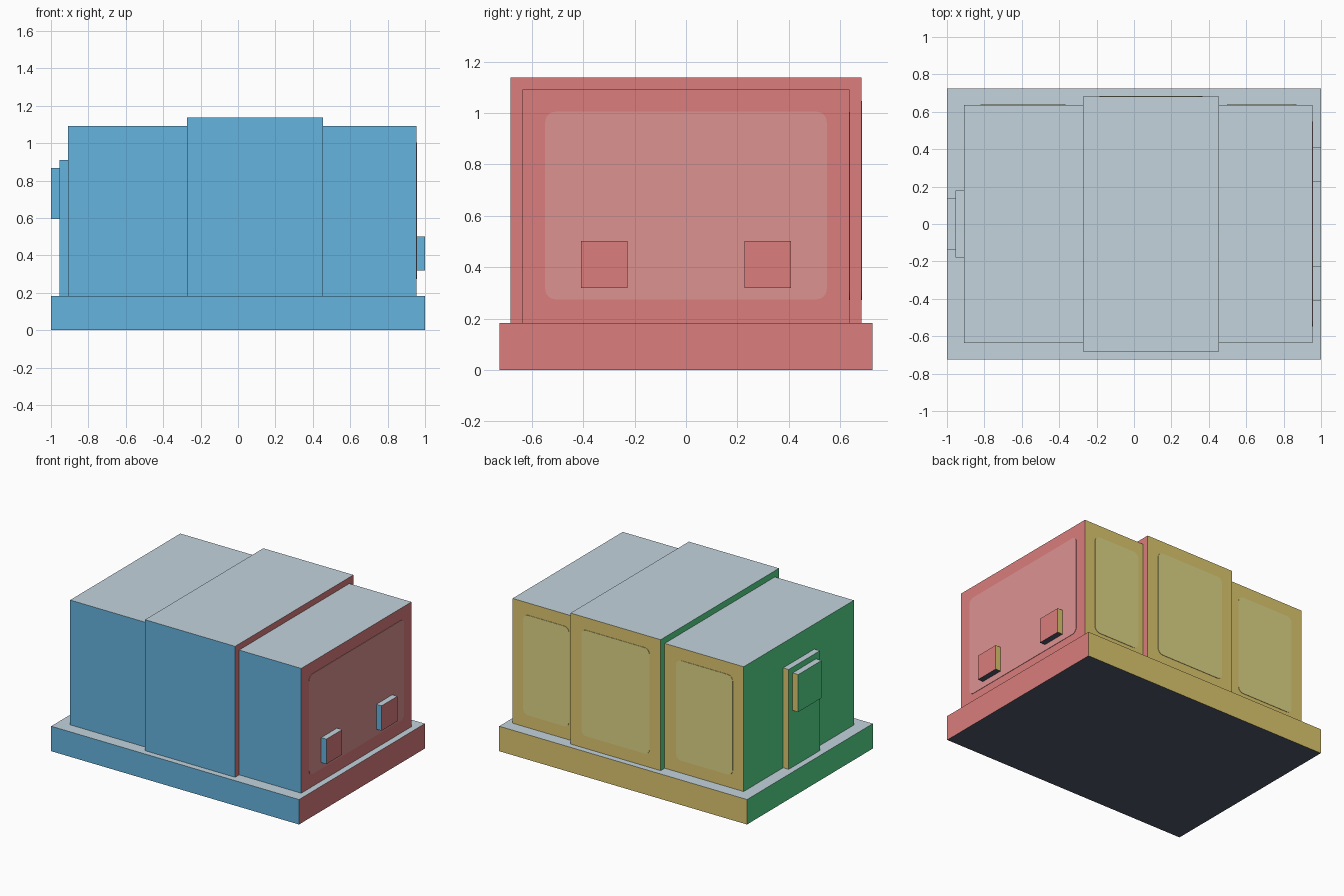
import bpy, bmesh, math
from mathutils import Vector

if "Cube" in bpy.data.objects:
    bpy.data.objects.remove(bpy.data.objects["Cube"])


def material(name, rgb):
    lin = [c / 255 / 12.92 if c <= 10 else ((c / 255 + 0.055) / 1.055) ** 2.4 for c in rgb]
    m = bpy.data.materials.new(name)
    m.use_nodes = True
    m.diffuse_color = (*lin, 1)
    m.node_tree.nodes["Principled BSDF"].inputs["Base Color"].default_value = (*lin, 1)
    return m


# One colour per facing direction, plus two lighter panel colours
FACING = [
    (Vector((0, -1, 0)), material("front blue", (100, 179, 223))),
    (Vector((1, 0, 0)), material("side red", (219, 125, 125))),
    (Vector((0, 1, 0)), material("back ochre", (221, 198, 110))),
    (Vector((-1, 0, 0)), material("side green", (86, 218, 141))),
    (Vector((0, 0, 1)), material("top grey", (195, 211, 220))),
    (Vector((0, 0, -1)), material("underside slate", (80, 88, 104))),
]
PALE_RED = material("pale red", (220, 147, 145))
PALE_OCHRE = material("pale ochre", (221, 213, 134))


def add_object(name, bm, mats):
    mesh = bpy.data.meshes.new(name)
    bm.to_mesh(mesh)
    bm.free()
    for m in mats:
        mesh.materials.append(m)
    ob = bpy.data.objects.new(name, mesh)
    bpy.context.scene.collection.objects.link(ob)
    return ob


def box(name, x, y, z):
    """Box from (min, max) ranges, coloured by the direction of each face."""
    bm = bmesh.new()
    bmesh.ops.create_cube(bm, size=1)
    for v in bm.verts:
        v.co = Vector([r[0] if c < 0 else r[1] for c, r in zip(v.co, (x, y, z))])
    bm.normal_update()
    for f in bm.faces:
        f.material_index = max(range(6), key=lambda i: f.normal.dot(FACING[i][0]))
    return add_object(name, bm, [m for _, m in FACING])


def panel(name, origin, across, out, width, height, mat, radius=0.04, thick=0.003):
    """Thin rounded plate centred at origin, spanned by across and z."""
    bm = bmesh.new()
    up = Vector((0, 0, 1))
    verts = []
    for k, (sx, sy) in enumerate([(1, 1), (-1, 1), (-1, -1), (1, -1)]):
        for s in range(7):
            a = math.radians(90 * k + 15 * s)
            u = sx * (width / 2 - radius) + radius * math.cos(a)
            w = sy * (height / 2 - radius) + radius * math.sin(a)
            verts.append(bm.verts.new(origin + across * u + up * w))
    face = bm.faces.new(verts)
    top = bmesh.ops.extrude_face_region(bm, geom=[face])["geom"]
    bmesh.ops.translate(bm, vec=out * thick,
                        verts=[g for g in top if isinstance(g, bmesh.types.BMVert)])
    bmesh.ops.recalc_face_normals(bm, faces=bm.faces)
    return add_object(name, bm, [mat])


# Main volumes
FLOOR = 0.182
box("base_slab", (-1, 1), (-0.725, 0.725), (0, FLOOR))
box("main_body", (-0.91, 0.955), (-0.635, 0.635), (FLOOR, 1.092))
box("raised_band", (-0.273, 0.454), (-0.682, 0.682), (FLOOR, 1.137))

# Stepped door on the right side (-x)
box("door_slab", (-0.955, -0.91), (-0.18, 0.18), (FLOOR, 0.91))
box("door_block", (-1, -0.955), (-0.135, 0.135), (0.595, 0.868))

# Two blocks on the left side (+x)
for name, y in (("front", -0.318), ("back", 0.318)):
    box(name + "_side_block", (0.955, 1), (y - 0.091, y + 0.091), (0.32, 0.502))

# Pale panels
panel("side_panel", Vector((0.955, 0, 0.64)), Vector((0, 1, 0)), Vector((1, 0, 0)),
      1.095, 0.73, PALE_RED)
for name, x0, x1, y, top in (("left", 0.498, 0.868, 0.635, 1.003),
                             ("middle", -0.184, 0.365, 0.682, 1.046),
                             ("right", -0.822, -0.366, 0.635, 1.003)):
    panel("back_panel_" + name, Vector(((x0 + x1) / 2, y, (0.273 + top) / 2)),
          Vector((-1, 0, 0)), Vector((0, 1, 0)), x1 - x0, top - 0.273, PALE_OCHRE)
